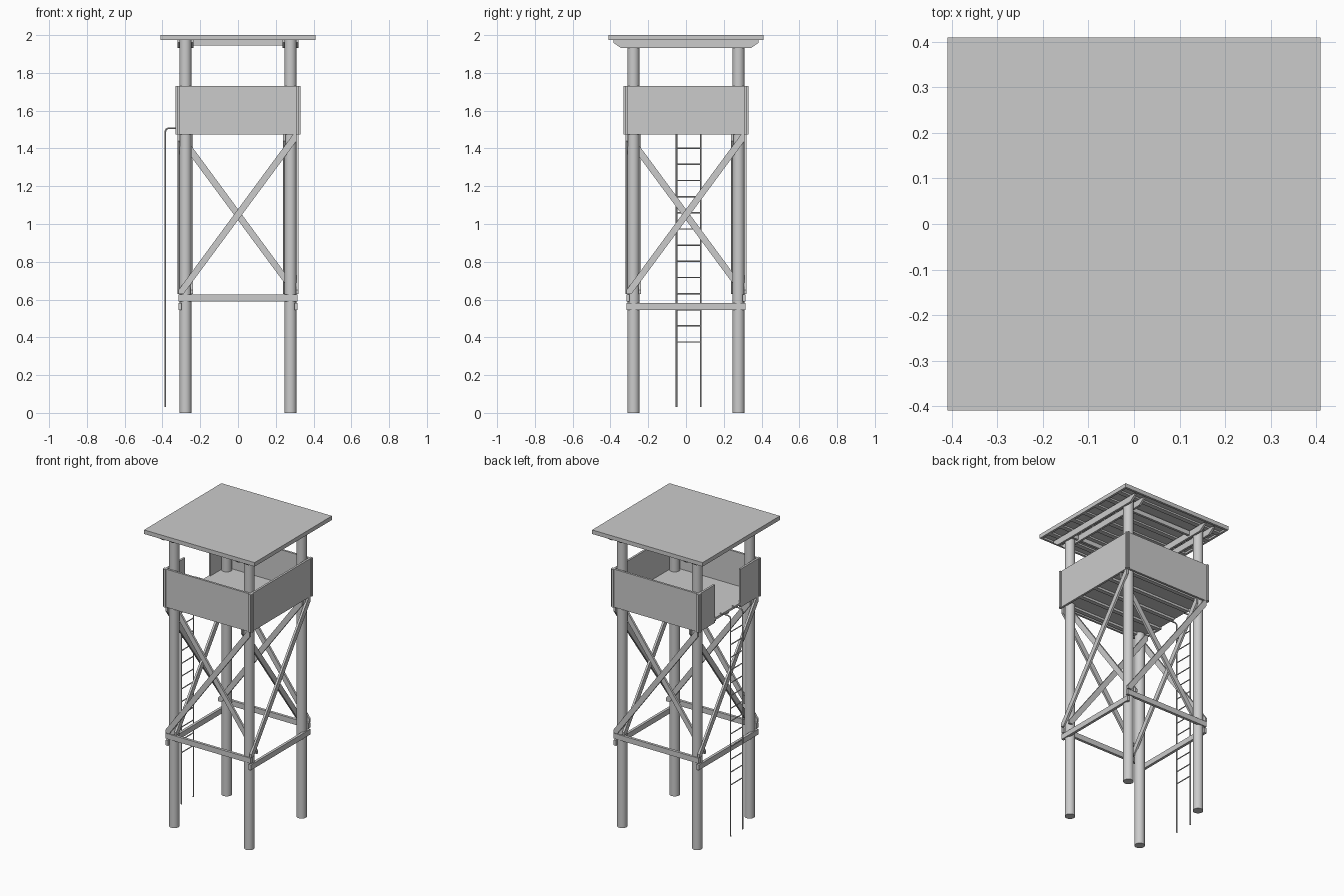
import bpy
from math import pi
from mathutils import Vector, Matrix

old = bpy.data.objects.get("Cube")
if old:
    bpy.data.objects.remove(old, do_unlink=True)

GREY = (0.6, 0.6, 0.6, 1)
mat = bpy.data.materials.new("plain grey")
mat.use_nodes = True
mat.diffuse_color = GREY
mat.node_tree.nodes["Principled BSDF"].inputs["Base Color"].default_value = GREY


def add_mesh(name, verts, faces, turn=0):
    me = bpy.data.meshes.new(name)
    spin = Matrix.Rotation(turn * pi / 2, 3, 'Z')
    me.from_pydata([spin @ Vector(v) for v in verts], [], faces)
    me.materials.append(mat)
    ob = bpy.data.objects.new(name, me)
    bpy.context.collection.objects.link(ob)
    return ob


def prism(name, profile, axis, lo, hi, turn=0):
    """Extrude a flat profile along x (axis 0) or y (axis 1)."""
    n = len(profile)
    verts = [(d, a, b) if axis == 0 else (a, d, b) for d in (lo, hi) for a, b in profile]
    faces = [(i, (i + 1) % n, n + (i + 1) % n, n + i) for i in range(n)]
    faces += [tuple(reversed(range(n))), tuple(range(n, 2 * n))]
    if axis == 1:
        faces = [tuple(reversed(f)) for f in faces]
    return add_mesh(name, verts, faces, turn)


def box(name, x, y, z, turn=0):
    return prism(name, [(y[0], z[0]), (y[1], z[0]), (y[1], z[1]), (y[0], z[1])], 0, *x, turn)


def tube(name, points, r, sides=2):
    cu = bpy.data.curves.new(name, 'CURVE')
    cu.dimensions = '3D'
    cu.bevel_depth, cu.bevel_resolution, cu.use_fill_caps = r, sides, True
    sp = cu.splines.new('POLY')
    sp.points.add(len(points) - 1)
    for p, co in zip(sp.points, points):
        p.co = (*co, 1)
    cu.materials.append(mat)
    ob = bpy.data.objects.new(name, cu)
    bpy.context.collection.objects.link(ob)


# Legs
LEG, R = 0.278, 0.032
for sx in (-1, 1):
    for sy in (-1, 1):
        bpy.ops.mesh.primitive_cylinder_add(vertices=24, radius=R, depth=1.975,
                                            location=(sx * LEG, sy * LEG, 0.9875))
        leg = bpy.context.object
        leg.name = "leg"
        leg.data.materials.append(mat)
        bpy.ops.object.shade_smooth_by_angle()

# Cross braces and lower rails, the same on each side by quarter turns
for turn in range(4):
    for name, s, y in (("outer_brace", 1, -0.313), ("inner_brace", -1, -0.245)):
        h, w = 0.31, 0.018
        prof = [(-h * s - w * s * 0.3, 0.63), (-h * s + w * s * 1.2, 0.63),
                (h * s, 1.44), (h * s, 1.475), (h * s - w * s, 1.475), (-h * s - w * s * 0.3, 0.65)]
        if s < 0:
            prof.reverse()
        prism(name, prof, 1, y - 0.007, y + 0.007, turn)
    z = 0.59 if turn % 2 == 0 else 0.545
    box("lower_rail", (-0.315, 0.315), (-0.316, -0.298), (z, z + 0.036), turn)

# Floor and joists
box("floor", (-0.32, 0.32), (-0.32, 0.32), (1.49, 1.505))
for i in range(5):
    y = -0.28 + i * 0.14
    box("joist", (-0.31, 0.31), (y - 0.014, y + 0.014), (1.475, 1.49))

# Parapet walls, with an entrance beside the ladder
WALL_Z = (1.475, 1.73)
for turn in range(3):
    box("wall", (-0.33, 0.33), (-0.322, -0.308), WALL_Z, turn)
for span in ((-0.33, -0.12), (0.15, 0.33)):
    box("entrance_wall", (-0.322, -0.308), span, WALL_Z)

# Roof sheet, edge boards and battens
E = 0.41
box("roof", (-E, E), (-E, E), (1.985, 2.0))
for turn in range(4):
    box("roof_edge", (-E, E), (-E, -E + 0.015), (1.973, 1.986), turn)
for i in range(7):
    y = -0.33 + i * 0.11
    box("batten", (-0.4, 0.4), (y - 0.016, y + 0.016), (1.974, 1.986))

# Roof beams with cut ends, in pairs around the legs, and cross ties
for x in (-0.313, -0.243, 0.243, 0.313):
    prism("roof_beam", [(-0.345, 1.932), (0.345, 1.932), (0.385, 1.96), (0.385, 1.975),
                        (-0.385, 1.975), (-0.385, 1.96)], 0, x - 0.007, x + 0.007)
for y in (-0.24, 0.24):
    box("roof_tie", (-0.3, 0.3), (y - 0.008, y + 0.008), (1.945, 1.975))

# Ladder
LX = -0.385
for y in (-0.05, 0.078):
    tube("ladder_rail", [(LX, y, 0.03), (LX, y, 1.49), (LX + 0.005, y, 1.502),
                         (LX + 0.017, y, 1.507), (-0.31, y, 1.507)], 0.0045)
for i in range(13):
    z = 0.375 + i * 0.0855
    tube("ladder_rung", [(LX, -0.05, z), (LX, 0.078, z)], 0.0035)
